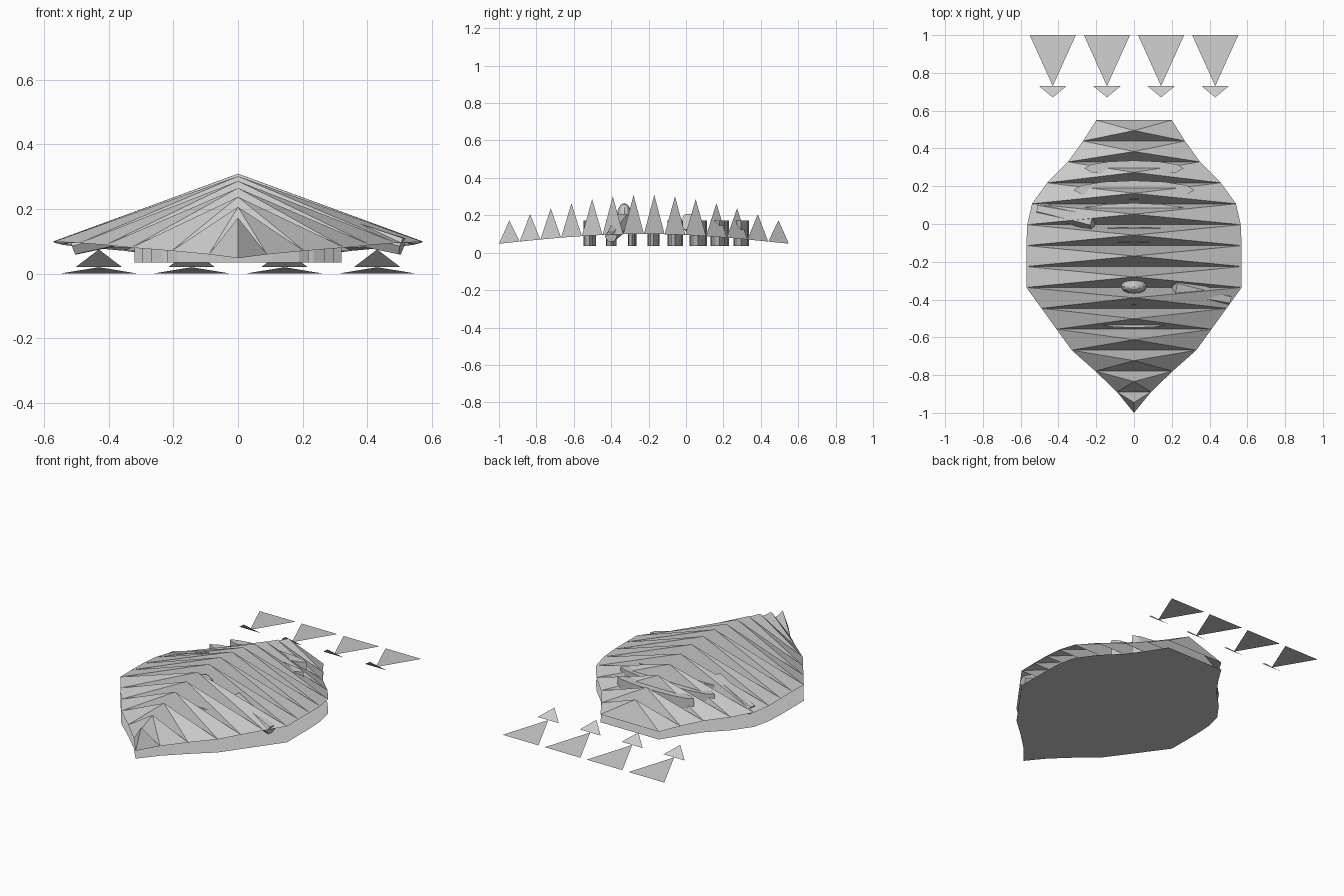
import bpy, bmesh
from math import sin, cos, pi, radians
from mathutils import Matrix, Euler

if "Cube" in bpy.data.objects:
    bpy.data.objects.remove(bpy.data.objects["Cube"])


def mesh_obj(name, verts, faces):
    me = bpy.data.meshes.new(name)
    me.from_pydata(verts, [], faces)
    me.update()
    ob = bpy.data.objects.new(name, me)
    bpy.context.collection.objects.link(ob)
    return ob


# Half widths of the hull outline, front tip to back
W = [0, .09, .205, .33, .41, .49, .57, .57, .57, .565, .54, .46, .35, .27, .2]
N = len(W) - 1
Y = [-1 + 1.55 * i / N for i in range(N + 1)]
Z = [.048 + .052 * sin(pi * i / N) for i in range(N + 1)]

# Pleated shell: one low pyramid between each pair of stations
verts, faces = [], []
for y, z, w in zip(Y, Z, W):
    verts += [(-w, y, z), (0, y, z), (w, y, z)]
for i in range(N):
    a = len(verts)
    verts.append((0, (Y[i] + Y[i + 1]) / 2, .155 + .155 * sin(pi * (i + .5) / N)))
    l0, c0, r0, l1, c1, r1 = range(3 * i, 3 * i + 6)
    if i:
        faces += [(l0, c0, a), (c0, r0, a)]
        faces += [(r0, r1, a), (l1, l0, a)]
    else:
        faces += [(c0, r1, a), (l1, c0, a)]
    faces += [(r1, c1, a), (c1, l1, a)]
mesh_obj("pleated_shell", verts, faces)

# Flat base sheet with the same outline
rim = [(w, y, 0) for w, y in zip(W, Y)] + [(-w, y, 0) for w, y in zip(W[:0:-1], Y[:0:-1])]
mesh_obj("base_sheet", rim, [tuple(range(len(rim)))])

# Flat tail fins in two tilted triangles
for k in range(4):
    x = -.43 + .2867 * k
    mesh_obj(f"tail_fin_{k + 1}",
             [(x - .122, 1, 0), (x, .73, .02), (x + .122, 1, 0),
              (x - .072, .73, .02), (x, .67, .075), (x + .072, .73, .02)],
             [(0, 1, 2), (3, 4, 5)])


def solid(name, kind, loc, scale, rot=(0, 0, 0), seg=12, r2=1):
    bm = bmesh.new()
    if kind == "sphere":
        bmesh.ops.create_uvsphere(bm, u_segments=seg, v_segments=8, radius=1)
    else:
        bmesh.ops.create_cone(bm, cap_ends=True, segments=seg, radius1=1, radius2=r2, depth=2)
    me = bpy.data.meshes.new(name)
    bm.to_mesh(me)
    bm.free()
    me.transform(Matrix.LocRotScale(loc, Euler([radians(r) for r in rot]), scale))
    ob = bpy.data.objects.new(name, me)
    bpy.context.collection.objects.link(ob)


# Inner cross segments, narrow in y and wide in x
for k, (y, h) in enumerate([(-.515, .034), (-.4, .028), (-.288, .023), (-.173, .032),
                            (-.058, .042), (.065, .046), (.18, .05), (.295, .041)]):
    solid(f"inner_segment_{k + 1}", "cyl", (0, y, .103), (h * 6.4, h, .068))

# Core bead in a valley
solid("core_bead", "sphere", (0, -.33, .19), (.07, .04, .075))

# Two side lumps breaking through the pleats
for name, s, x, y in (("lump_right", 1, .36, -.37), ("lump_left", -1, -.36, .05)):
    solid(name, "cyl", (x, y, .125), (.05, .055, .155), (0, s * 105, -12), seg=6, r2=.6)
